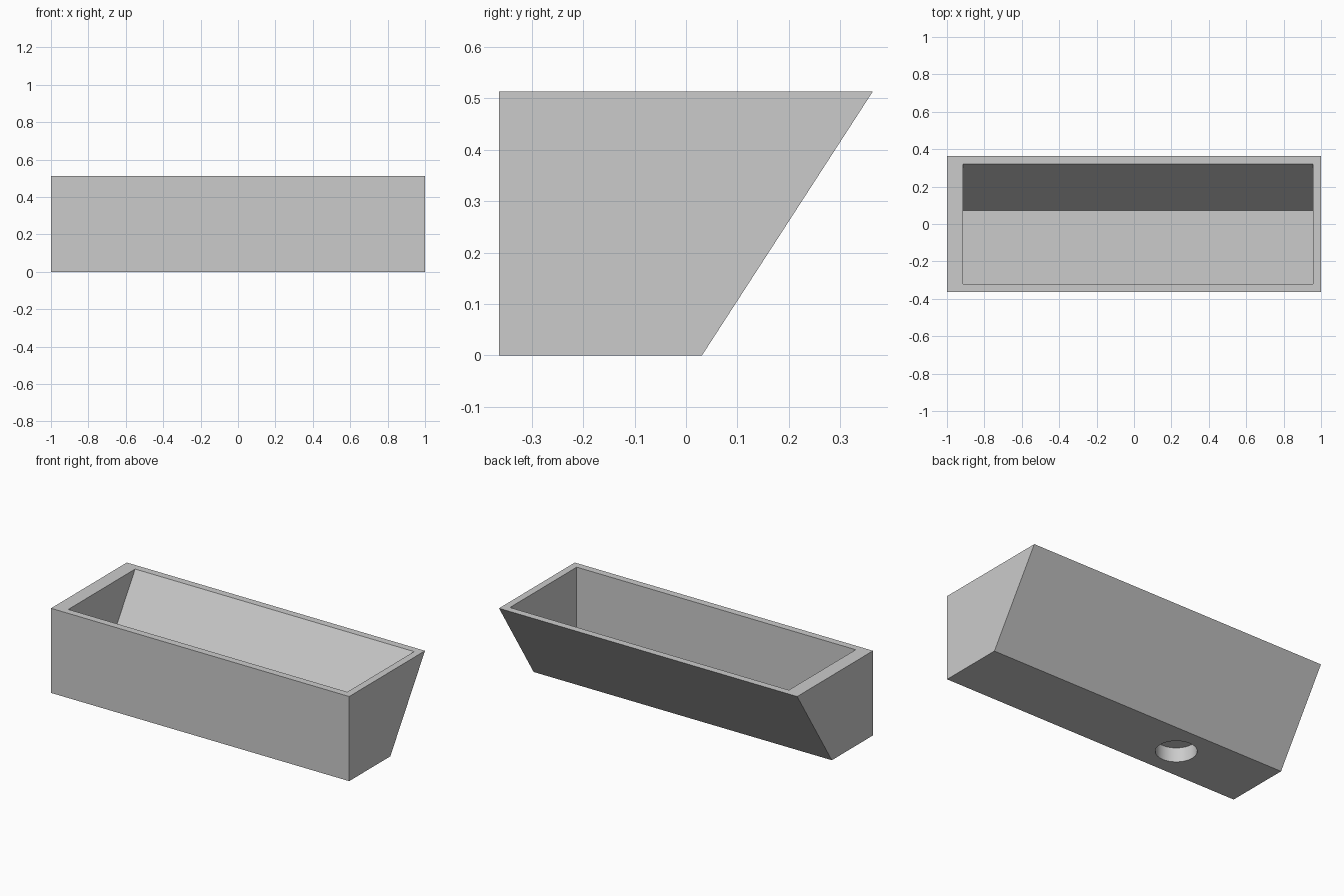
import bpy
import bmesh

default_cube = bpy.data.objects.get("Cube")
if default_cube:
    bpy.data.objects.remove(default_cube, do_unlink=True)

# Overall sizes
HEIGHT, WALL = 0.513, 0.043
FRONT, BACK_LOW, BACK_TOP = -0.363, 0.031, 0.363
FLOOR = 3 * WALL
SLOPE = (BACK_TOP - BACK_LOW) / HEIGHT

grey = bpy.data.materials.new("plain_grey")
grey.use_nodes = True
grey.diffuse_color = (0.6, 0.6, 0.6, 1)
grey.node_tree.nodes["Principled BSDF"].inputs["Base Color"].default_value = (0.6, 0.6, 0.6, 1)


def add_object(name, bm):
    bmesh.ops.recalc_face_normals(bm, faces=bm.faces)
    mesh = bpy.data.meshes.new(name)
    bm.to_mesh(mesh)
    bm.free()
    mesh.materials.append(grey)
    obj = bpy.data.objects.new(name, mesh)
    bpy.context.collection.objects.link(obj)
    return obj


def prism(name, profile, x_min, x_max):
    """Extrude a (y, z) profile along x."""
    bm = bmesh.new()
    face = bm.faces.new([bm.verts.new((x_min, y, z)) for y, z in profile])
    extruded = bmesh.ops.extrude_face_region(bm, geom=[face])["geom"]
    verts = [v for v in extruded if isinstance(v, bmesh.types.BMVert)]
    bmesh.ops.translate(bm, verts=verts, vec=(x_max - x_min, 0, 0))
    return add_object(name, bm)


def back_y(z):
    return BACK_LOW + SLOPE * z


# Trough body with a sloping back
body = prism("trough_body", [(FRONT, 0), (BACK_LOW, 0), (BACK_TOP, HEIGHT), (FRONT, HEIGHT)], -1, 1)

# Open cavity, with a thicker wall at the -x end
above = HEIGHT + 0.1
cavity = prism("cavity_cutter",
               [(FRONT + WALL, FLOOR), (back_y(FLOOR) - WALL, FLOOR),
                (back_y(above) - WALL, above), (FRONT + WALL, above)],
               -1 + 2 * WALL, 1 - WALL)

# Blind round socket in the underside
depth = 2 * WALL
bm = bmesh.new()
bmesh.ops.create_cone(bm, cap_ends=True, segments=64, radius1=0.112, radius2=0.112, depth=2 * depth)
bmesh.ops.translate(bm, verts=bm.verts, vec=(-0.434, -0.166, 0))
socket = add_object("socket_cutter", bm)

for cutter in (cavity, socket):
    cut = body.modifiers.new(cutter.name, "BOOLEAN")
    cut.operation = "DIFFERENCE"
    cut.solver = "EXACT"
    cut.object = cutter

# Apply the cuts and discard the cutters
bpy.ops.object.select_all(action="DESELECT")
bpy.context.view_layer.objects.active = body
body.select_set(True)
for name in [m.name for m in body.modifiers]:
    bpy.ops.object.modifier_apply(modifier=name)
for cutter in (cavity, socket):
    bpy.data.objects.remove(cutter, do_unlink=True)

bpy.ops.object.shade_smooth_by_angle()
